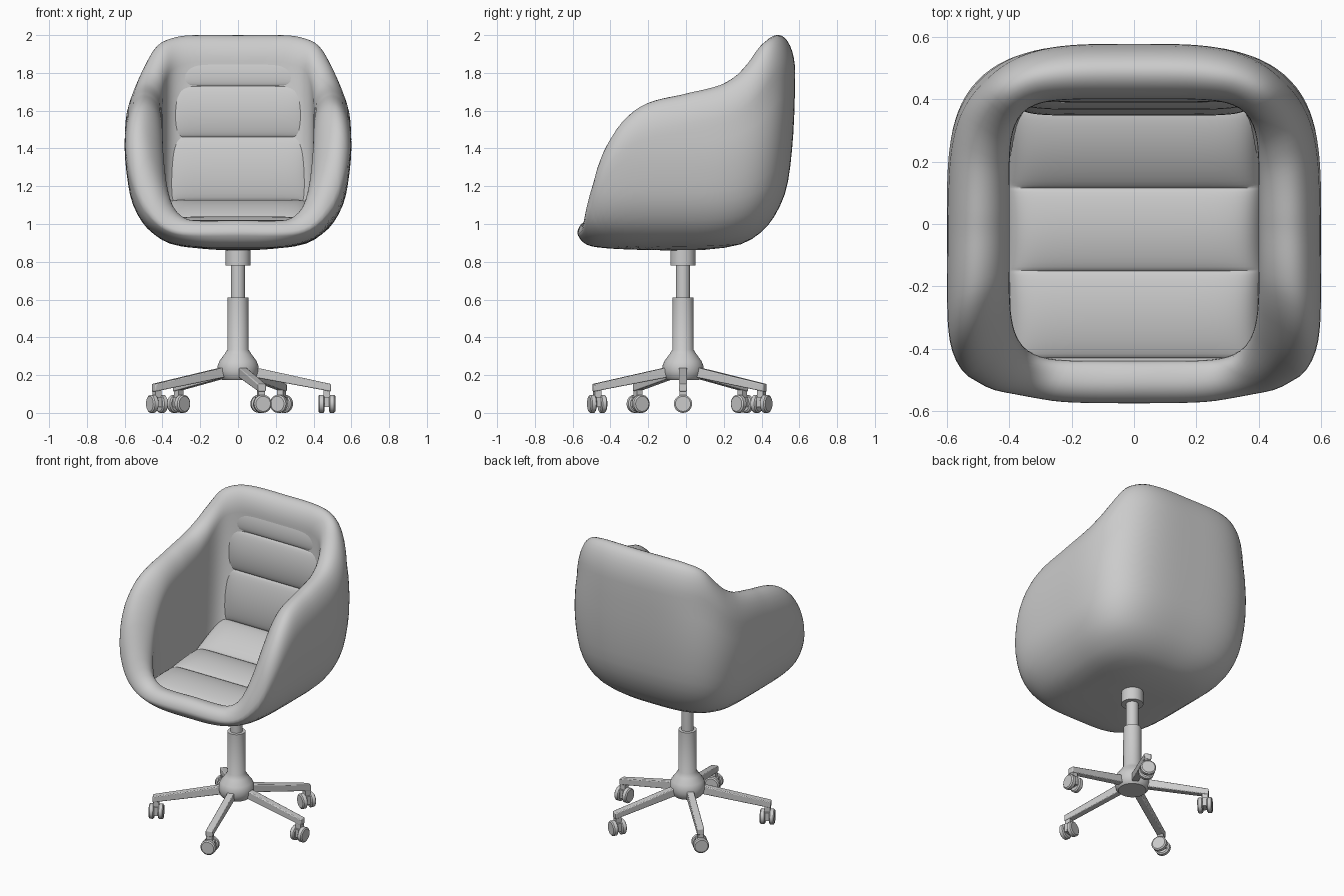
import bpy, bmesh, math
from math import sin, cos, pi, radians, sqrt

if "Cube" in bpy.data.objects:
    bpy.data.objects.remove(bpy.data.objects["Cube"])


def finish(name, bm, angle=40):
    bmesh.ops.recalc_face_normals(bm, faces=bm.faces[:])
    me = bpy.data.meshes.new(name)
    bm.to_mesh(me)
    bm.free()
    ob = bpy.data.objects.new(name, me)
    bpy.context.collection.objects.link(ob)
    bpy.ops.object.select_all(action='DESELECT')
    ob.select_set(True)
    bpy.context.view_layer.objects.active = ob
    bpy.ops.object.shade_smooth_by_angle(angle=radians(angle))
    return ob


def interp(tab, x):
    """Smooth curve through (x, value) pairs."""
    if x <= tab[0][0]:
        return tab[0][1]
    if x >= tab[-1][0]:
        return tab[-1][1]
    i = next(k for k in range(len(tab) - 1) if tab[k + 1][0] >= x)

    def slope(k):
        a, b = max(k - 1, 0), min(k + 1, len(tab) - 1)
        return (tab[b][1] - tab[a][1]) / (tab[b][0] - tab[a][0])
    (x0, y0), (x1, y1) = tab[i], tab[i + 1]
    h, t = x1 - x0, (x - x0) / (x1 - x0)
    return ((2*t**3 - 3*t*t + 1) * y0 + (t**3 - 2*t*t + t) * h * slope(i)
            + (3*t*t - 2*t**3) * y1 + (t**3 - t*t) * h * slope(i + 1))


def bridge(bm, rows, closed):
    for a, b in zip(rows, rows[1:]):
        n = len(a)
        for i in range(n if closed else n - 1):
            j = (i + 1) % n
            bm.faces.new((a[i], a[j], b[j], b[i]))


# Shell outline tables; q = sqrt(height above the underside)
Z0 = 0.86
WIDTH = [(0, 0), (.1, .2), (.141, .29), (.2, .37), (.3, .45), (.374, .5), (.49, .555),
         (.583, .58), (.735, .6), (.86, .588), (.97, .55), (1.07, .5)]
BACK = [(0, 0), (.1, .17), (.141, .24), (.2, .31), (.3, .39), (.374, .44), (.49, .5),
        (.583, .535), (.735, .562), (.86, .574), (1, .579)]
FRONT = [(0, 0), (.05, .22), (.1, .4), (.141, .49), (.2, .54), (.3, .576), (.374, .582), (1, .582)]
# Rim height by direction (degrees, -90 front, 90 back)
RIM = [(-90, 1.02), (-64, 1.02), (-57, 1.05), (-52, 1.12), (-45, 1.29), (-40, 1.42), (-32, 1.56),
       (-22, 1.64), (0, 1.69), (20, 1.735), (30, 1.79), (37, 1.86), (45, 1.95), (55, 1.99),
       (66, 2.0), (90, 2.0)]


def radius(th, w, d, n):
    return (abs(cos(th) / w) ** n + abs(sin(th) / d) ** n) ** (-1 / n)


def outer(th, q):
    n = 6 if sin(th) < 0 else 3.6
    n = 2.5 + (n - 2.5) * min(1, q / .4)
    return radius(th, interp(WIDTH, q), interp(FRONT if sin(th) < 0 else BACK, q), n)


def section(th):
    """(radius, z) from the underside, over the rim, down to the cavity floor."""
    elev = math.degrees(math.asin(max(-1, min(1, sin(th)))))
    cz = interp(RIM, elev)
    drop = min(.2, .45 * (cz - Z0))
    dip = min(.14, cz - .98)
    qt = sqrt(cz - drop - Z0)
    pts = [(outer(th, qt * k / 16), Z0 + (qt * k / 16) ** 2) for k in range(1, 17)]
    ro = pts[-1][0]
    ri = radius(th, .4, .44 if sin(th) < 0 else .4, 6)
    for k in range(1, 17):
        a = pi * k / 16
        z = cz - (drop if a < pi / 2 else dip) * (1 - sin(a))
        pts.append(((ro + ri) / 2 + (ro - ri) / 2 * cos(a), z))
    for z, s in ((1.12, .92), (.97, .88)):
        z = min(z, cz - dip - .005)
        pts.append((min(ri, s * outer(th, sqrt(z - Z0))), z))
    return pts


# Tub shell
bm = bmesh.new()
cols = []
N = 144
for i in range(N):
    th = 2 * pi * i / N
    cols.append([bm.verts.new((r * cos(th), r * sin(th), z)) for r, z in section(th)])
rows = [list(r) for r in zip(*cols)]
bridge(bm, rows, True)
bm.faces.new(rows[0])
bm.faces.new(rows[-1])
finish("tub_shell", bm, 60)

# Padded seat and back lining: puffed bands along a side profile
NODES = [(-.43, .985), (-.15, 1.0), (.115, 1.02), (.365, 1.125), (.39, 1.46), (.40, 1.73), (.45, 1.93)]
bm = bmesh.new()
rows = []
for k, ((y0, z0), (y1, z1)) in enumerate(zip(NODES, NODES[1:])):
    L = math.hypot(y1 - y0, z1 - z0)
    ny, nz = -(z1 - z0) / L, (y1 - y0) / L
    for s in range(0 if k == 0 else 1, 15):
        t = (1 - cos(pi * s / 14)) / 2
        row = []
        for c in range(41):
            u = sin(pi / 2 * (c / 20 - 1))
            off = .028 * max(0, sin(pi * t)) ** .6 * (1 - u ** 8) - .03 * u ** 16
            row.append(bm.verts.new((.4 * u, y0 + (y1 - y0) * t + ny * off,
                                     z0 + (z1 - z0) * t + nz * off)))
        rows.append(row)
bridge(bm, rows, False)
finish("seat_padding", bm, 60)

# Hub, gas column and collar, turned around one axis
CY = -.016


def lathe(name, prof, seg=40):
    bm = bmesh.new()
    rings = [[bm.verts.new((r * cos(2*pi*i/seg), CY + r * sin(2*pi*i/seg), z)) for i in range(seg)]
             for r, z in prof]
    bridge(bm, rings, True)
    bm.faces.new(rings[0])
    bm.faces.new(rings[-1])
    return finish(name, bm, 35)


lathe("hub_column", [(.085, .175), (.1, .19), (.108, .22), (.108, .25), (.098, .275), (.072, .31),
                     (.056, .335), (.055, .61), (.04, .612)])
lathe("gas_piston", [(.038, .58), (.038, .8)])
lathe("seat_collar", [(.067, .78), (.067, .9)])


# Five legs with twin-wheel casters
def box(bm, x0, x1, w, za, zb):
    """Bar along x; za, zb are (bottom, top) heights at each end."""
    v = [bm.verts.new((x, y, z)) for x, (lo, hi) in ((x0, za), (x1, zb))
         for y, z in ((-w, lo), (w, lo), (w, hi), (-w, hi))]
    bridge(bm, [v[:4], v[4:]], True)
    bm.faces.new(v[:4])
    bm.faces.new(v[4:])


def wheel(bm, x0, x1):
    prof = [(x0, .04), (x0 + .006, .048), (x1 - .006, .048), (x1, .04)]
    rings = [[bm.verts.new((x, r * cos(2*pi*i/28), .048 + r * sin(2*pi*i/28))) for i in range(28)]
             for x, r in prof]
    bridge(bm, rings, True)
    bm.faces.new(rings[0])
    bm.faces.new(rings[-1])


for n, (ang, R) in enumerate([(0, .47), (61, .475), (135, .445), (209, .49), (285, .47)], 1):
    for name in ("leg", "caster"):
        bm = bmesh.new()
        if name == "leg":
            box(bm, .05, R + .022, .022, (.195, .25), (.113, .153))
        else:
            wheel(bm, R - .045, R - .012)
            wheel(bm, R + .012, R + .045)
            box(bm, R - .013, R + .013, .03, (.03, .085), (.03, .085))
            box(bm, R - .018, R + .018, .018, (.08, .13), (.08, .125))
        ob = finish(f"{name}_{n}", bm, 30)
        ob.location = (0, CY, 0)
        ob.rotation_euler = (0, 0, radians(ang))
        if name == "leg":
            m = ob.modifiers.new("soft_edges", 'BEVEL')
            m.width, m.segments = .005, 2
